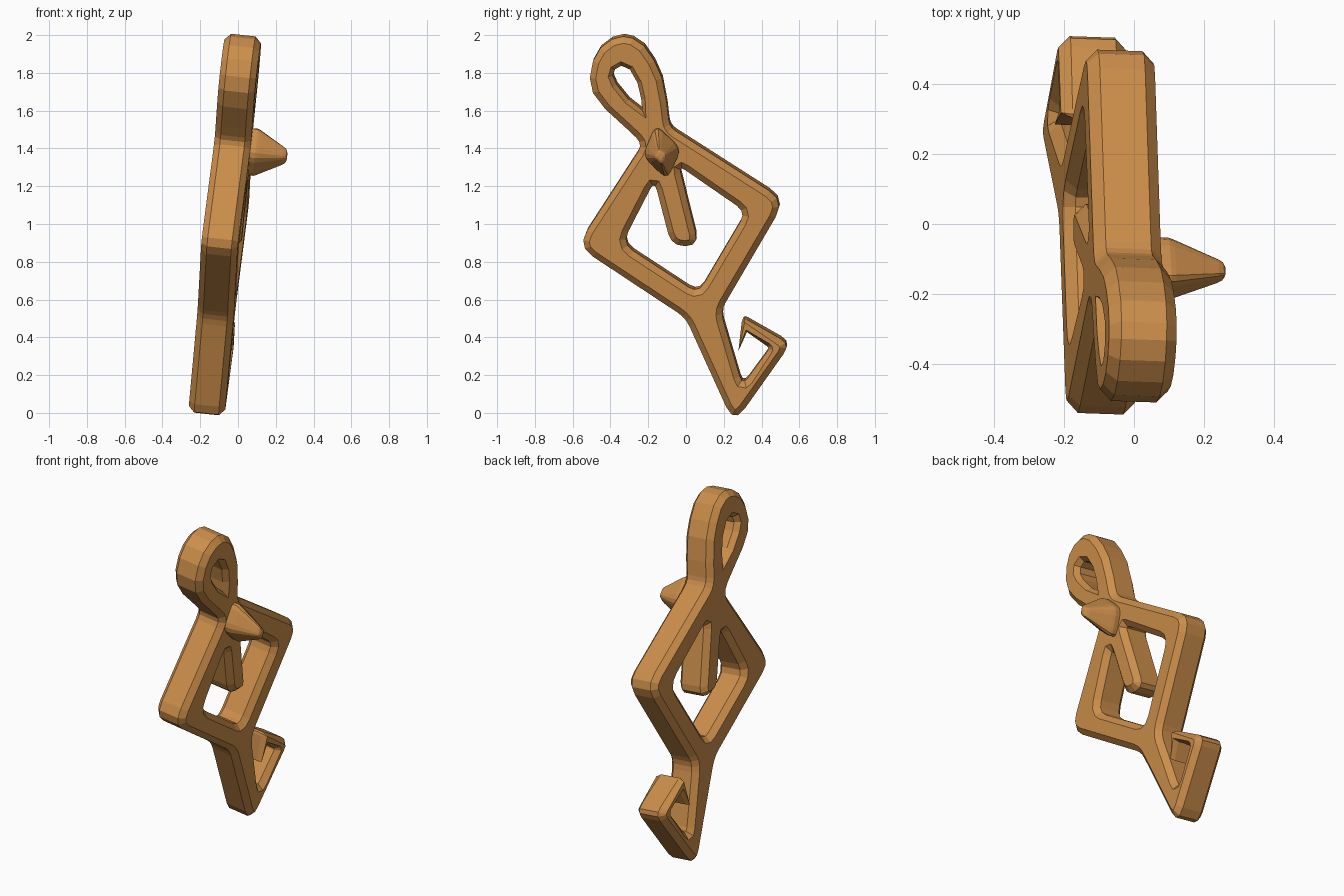
import bpy, bmesh
from mathutils import Vector

if "Cube" in bpy.data.objects:
    bpy.data.objects.remove(bpy.data.objects["Cube"], do_unlink=True)

bronze = bpy.data.materials.new("bronze")
bronze.use_nodes = True
bronze.diffuse_color = (0.6, 0.27, 0.07, 1)
bronze.node_tree.nodes["Principled BSDF"].inputs["Base Color"].default_value = (0.6, 0.27, 0.07, 1)

# The plate leans slightly: x depends on y and z
LEAN_Y, LEAN_Z, X0 = 0.035, 0.108, -0.176
NORMAL = Vector((1, -LEAN_Y, -LEAN_Z)).normalized()
HALF, BEVEL = 0.097, 0.032


def place(p, w):
    return Vector((X0 + LEAN_Y * p.x + LEAN_Z * p.y, p.x, p.y)) + NORMAL * w


def rounded(corners, steps=3):
    """Corners are (y, z, radius, bevel factor); returns points and factors."""
    pts, factors = [], []
    n = len(corners)
    for i, corner in enumerate(corners):
        y, z, r, f = (tuple(corner) + (0, 1)[len(corner) - 2:])[:4]
        c = Vector((y, z))
        if r == 0:
            pts.append(c)
            factors.append(f)
            continue
        a = c + (Vector(corners[i - 1][:2]) - c).normalized() * r
        b = c + (Vector(corners[(i + 1) % n][:2]) - c).normalized() * r
        for k in range(steps + 1):
            t = k / steps
            pts.append(a * (1 - t) ** 2 + c * 2 * t * (1 - t) + b * t * t)
            factors.append(f)
    return pts, factors


def inset(pts, factors, hole):
    """Move every point into the material by the bevel width."""
    n = len(pts)
    area = sum(pts[i - 1].cross(pts[i]) for i in range(n))
    side = (1 if area > 0 else -1) * (-1 if hole else 1)
    result = []
    for i, p in enumerate(pts):
        d1 = (p - pts[i - 1]).normalized()
        d2 = (pts[(i + 1) % n] - p).normalized()
        n1, n2 = Vector((-d1.y, d1.x)), Vector((-d2.y, d2.x))
        miter = (n1 + n2) / max(1 + n1.dot(n2), 0.4)
        result.append(p + miter * side * BEVEL * factors[i])
    return result


def loft(bm, layers):
    """Join rings of (points, depth) with quads; returns the vertex rings."""
    rings = [[bm.verts.new(place(p, w)) for p in pts] for pts, w in layers]
    for low, high in zip(rings, rings[1:]):
        for i in range(len(low)):
            bm.faces.new((low[i - 1], low[i], high[i], high[i - 1]))
    return rings


def finish(bm, name):
    bmesh.ops.recalc_face_normals(bm, faces=bm.faces)
    mesh = bpy.data.meshes.new(name)
    bm.to_mesh(mesh)
    bm.free()
    mesh.materials.append(bronze)
    obj = bpy.data.objects.new(name, mesh)
    bpy.context.collection.objects.link(obj)
    return obj


# Outer edge: hook, diamond, then the teardrop ring
outline = [
    (0.256, -0.052, 0.10), (0.555, 0.37, 0.06), (0.30, 0.515, 0.03, 0.5),
    (0.28, 0.335, 0, 0.15), (0.325, 0.435, 0, 0.3), (0.445, 0.35, 0.015, 0.7),
    (0.301, 0.153, 0.05), (0.185, 0.545, 0.05), (0.527, 1.129, 0.10),
    (-0.085, 1.52, 0.04), (-0.10, 1.65), (-0.125, 1.78), (-0.165, 1.87),
    (-0.22, 1.95), (-0.28, 1.99), (-0.33, 2.0), (-0.39, 1.985), (-0.45, 1.94),
    (-0.49, 1.87), (-0.507, 1.78), (-0.49, 1.70), (-0.425, 1.615),
    (-0.31, 1.51), (-0.225, 1.43, 0.05), (-0.575, 0.89, 0.10), (0, 0.51, 0.05),
]
# Diamond opening with the tongue hanging into it
diamond_hole = [
    (-0.165, 1.235, 0.05), (-0.075, 0.89, 0.07), (0.07, 0.89, 0.07),
    (-0.035, 1.315, 0.04), (0.32, 1.07, 0.06), (0.066, 0.64, 0.06),
    (-0.336, 0.903, 0.07),
]
# Teardrop opening in the ring
ring_hole = [
    (-0.34, 1.845, 0, 0.7), (-0.375, 1.825, 0, 0.7), (-0.385, 1.79, 0, 0.7),
    (-0.365, 1.745, 0, 0.7), (-0.30, 1.665, 0, 0.7), (-0.23, 1.61, 0, 0.7),
    (-0.235, 1.67, 0, 0.7), (-0.255, 1.755, 0, 0.7), (-0.295, 1.825, 0, 0.7),
]

# Plate with bevelled rims
bm = bmesh.new()
front, back = [], []
for corners, hole in ((outline, False), (diamond_hole, True), (ring_hole, True)):
    pts, factors = rounded(corners)
    inner = inset(pts, factors, hole)
    rings = loft(bm, [(inner, -HALF), (pts, BEVEL - HALF), (pts, HALF - BEVEL), (inner, HALF)])
    for ring, edges in ((rings[0], back), (rings[-1], front)):
        edges += [bm.edges.get((ring[i - 1], ring[i])) for i in range(len(ring))]
for edges, normal in ((front, NORMAL), (back, -NORMAL)):
    bmesh.ops.triangle_fill(bm, use_beauty=True, edges=edges, normal=normal)
finish(bm, "hooked_plate")

# Blunt spike with a rounded diamond section
section, _ = rounded([(-0.03, 0.15, 0.05), (-0.10, -0.015, 0.05),
                      (0.03, -0.14, 0.05), (0.105, 0.02, 0.05)])
centre = Vector((-0.126, 1.388))
bm = bmesh.new()
rings = loft(bm, [([centre + p * s for p in section], w) for w, s in
                  ((0.05, 1), (0.125, 1), (0.14, 0.95), (0.27, 0.38), (0.285, 0.29), (0.292, 0.15))])
bm.faces.new(rings[0])
bm.faces.new(rings[-1])
finish(bm, "spike")
